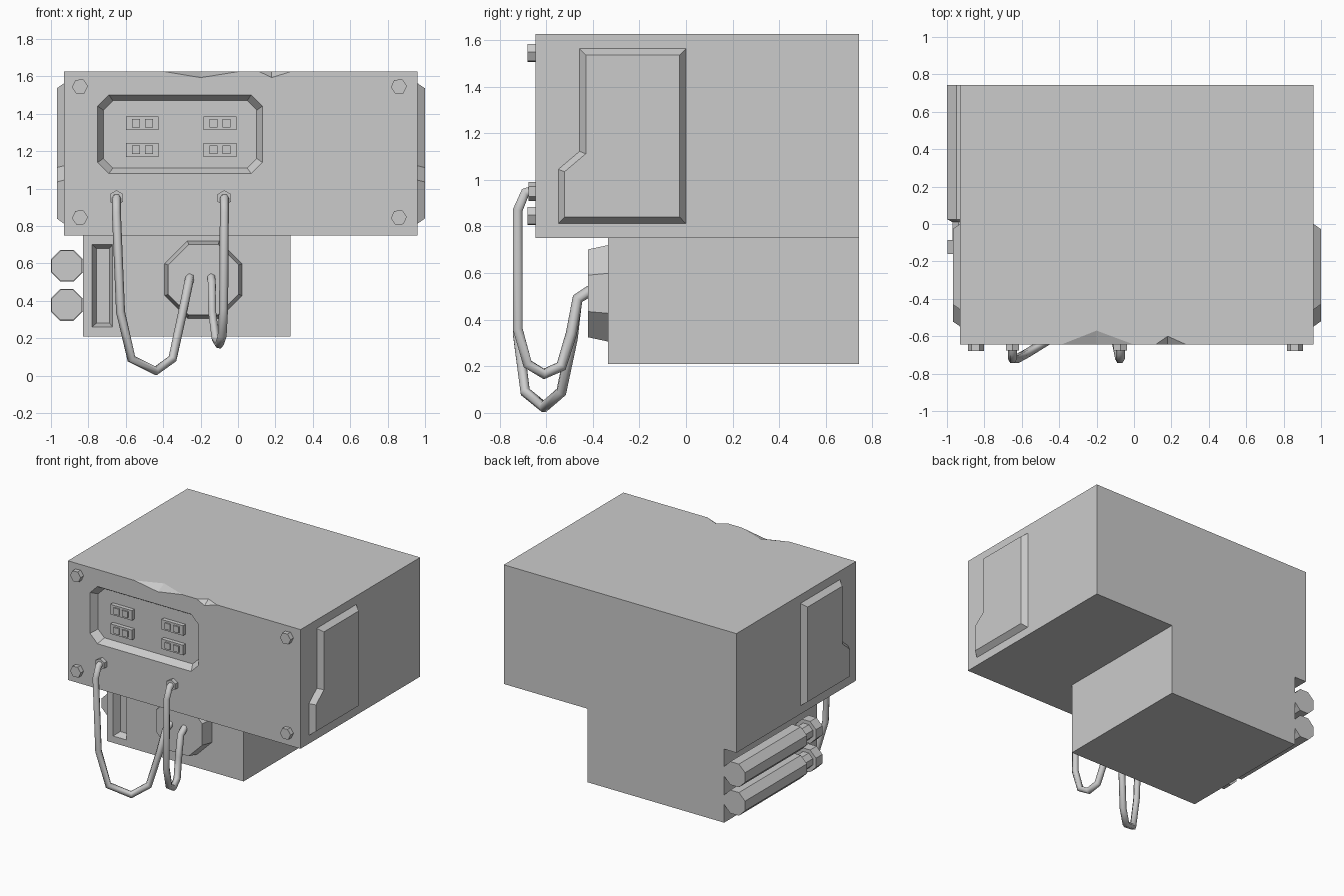
import bpy, bmesh
from math import pi, cos, sin
from mathutils import Vector

if "Cube" in bpy.data.objects:
    bpy.data.objects.remove(bpy.data.objects["Cube"])


def add_object(name, bm):
    bmesh.ops.recalc_face_normals(bm, faces=bm.faces)
    me = bpy.data.meshes.new(name)
    bm.to_mesh(me)
    bm.free()
    ob = bpy.data.objects.new(name, me)
    bpy.context.collection.objects.link(ob)
    return ob


def box(name, x0, x1, y0, y1, z0, z1):
    bm = bmesh.new()
    bmesh.ops.create_cube(bm, size=1)
    for v in bm.verts:
        v.co = (x1 if v.co.x > 0 else x0, y1 if v.co.y > 0 else y0, z1 if v.co.z > 0 else z0)
    return add_object(name, bm)


def loft(name, loops):
    """Skin matching closed loops and cap both ends."""
    bm = bmesh.new()
    rings = [[bm.verts.new(p) for p in loop] for loop in loops]
    for a, b in zip(rings, rings[1:]):
        for i in range(len(a)):
            j = (i + 1) % len(a)
            bm.faces.new((a[i], a[j], b[j], b[i]))
    bm.faces.new(rings[0])
    bm.faces.new(rings[-1])
    return add_object(name, bm)


def ngon(cx, cz, r, n, y, turn=0.0):
    return [(cx + r * cos(turn + 2 * pi * i / n), y, cz + r * sin(turn + 2 * pi * i / n))
            for i in range(n)]


def rect(x0, x1, z0, z1, c, y):
    """Rectangle facing the front, with corners chamfered by c."""
    if c == 0:
        return [(x0, y, z0), (x1, y, z0), (x1, y, z1), (x0, y, z1)]
    return [(x0 + c, y, z0), (x1 - c, y, z0), (x1, y, z0 + c), (x1, y, z1 - c),
            (x1 - c, y, z1), (x0 + c, y, z1), (x0, y, z1 - c), (x0, y, z0 + c)]


def cut(target, cutter):
    mod = target.modifiers.new("cut", 'BOOLEAN')
    mod.operation = 'DIFFERENCE'
    mod.solver = 'EXACT'
    mod.object = cutter
    bpy.context.view_layer.objects.active = target
    bpy.ops.object.modifier_apply(modifier=mod.name)
    bpy.data.objects.remove(cutter)


def recess(target, outer, inner, c, y, depth):
    ci = c * 0.85
    cut(target, loft("recess_cutter", [rect(*outer, c, y - 0.05), rect(*outer, c, y),
                                       rect(*inner, ci, y + depth)]))


# Main housings
upper = box("upper_housing", -0.93, 0.96, -0.645, 0.743, 0.75, 1.625)
lower = box("lower_housing", -0.83, 0.28, -0.335, 0.743, 0.21, 0.75)
recess(upper, (-0.75, 0.13, 1.08, 1.50), (-0.72, 0.10, 1.11, 1.47), 0.06, -0.645, 0.05)
recess(lower, (-0.78, -0.67, 0.26, 0.70), (-0.757, -0.687, 0.28, 0.68), 0, -0.335, 0.05)

# Chips knocked out of the front top edge
for xa, xm, xc, depth in ((-0.39, -0.2, 0.0, 0.075), (0.115, 0.18, 0.28, 0.045)):
    bm = bmesh.new()
    for p in ((xa, -0.645, 1.625), (xc, -0.645, 1.625), (xm, -0.645, 1.593),
              (xm, -0.645 + depth, 1.625), (xm, -0.75, 1.73)):
        bm.verts.new(p)
    bmesh.ops.convex_hull(bm, input=bm.verts)
    cut(upper, add_object("chip_cutter", bm))

# Button blocks in the recess
for x in (-0.6, -0.185):
    for z in (1.17, 1.313):
        box("button_block", x, x + 0.176, -0.625, -0.59, z, z + 0.073)
        for dx in (0.033, 0.103):
            box("button", x + dx, x + dx + 0.043, -0.635, -0.62, z + 0.014, z + 0.06)

# Corner bolts and cable sockets
for x in (-0.845, 0.86):
    for z in (0.845, 1.545):
        loft("bolt", [ngon(x, z, 0.043, 6, y, 0.08) for y in (-0.68, -0.64)])
for x in (-0.65, -0.073):
    loft("cable_socket", [ngon(x, 0.95, 0.041, 6, y, pi / 6) for y in (-0.675, -0.64)])

# Bevelled side panels
outer = [(-0.457, 1.563), (0, 1.563), (0, 0.812), (-0.548, 0.812), (-0.548, 1.045), (-0.457, 1.122)]
inner = [(-0.43, 1.536), (-0.027, 1.536), (-0.027, 0.84), (-0.521, 0.84), (-0.521, 1.035), (-0.43, 1.112)]
for s in (-1, 1):
    loft("side_panel", [[(0.015 + s * 0.94, y, z) for y, z in outer],
                        [(0.015 + s * 0.945, y, z) for y, z in outer],
                        [(0.015 + s * 0.984, y, z) for y, z in inner]])

# Twin side canisters with a neck and cap
for z in (0.587, 0.378):
    profile = ((0.743, 0.092), (0.025, 0.092), (0.01, 0.06), (-0.085, 0.06), (-0.085, 0.088), (-0.16, 0.088))
    loft("canister", [ngon(-0.915, z, r, 8, y, pi / 8) for y, r in profile])

# Octagonal connector plate
loft("connector_plate", [ngon(-0.185, 0.513, r, 8, y, pi / 8)
                         for y, r in ((-0.33, 0.225), (-0.42, 0.204))])


# Hanging cables
def cable(name, pts):
    cu = bpy.data.curves.new(name, 'CURVE')
    cu.dimensions = '3D'
    cu.bevel_depth = 0.024
    cu.bevel_resolution = 1
    cu.use_fill_caps = True
    sp = cu.splines.new('POLY')
    sp.points.add(len(pts) - 1)
    for p, co in zip(sp.points, pts):
        p.co = (*co, 1)
    ob = bpy.data.objects.new(name, cu)
    bpy.context.collection.objects.link(ob)
    bpy.ops.object.select_all(action='DESELECT')
    ob.select_set(True)
    bpy.context.view_layer.objects.active = ob
    bpy.ops.object.convert(target='MESH')


cable("long_cable", [(-0.65, -0.65, 0.955), (-0.65, -0.69, 0.945), (-0.65, -0.722, 0.87),
                     (-0.628, -0.722, 0.34), (-0.57, -0.69, 0.09), (-0.44, -0.61, 0.025),
                     (-0.35, -0.535, 0.09), (-0.30, -0.487, 0.32), (-0.265, -0.465, 0.49),
                     (-0.257, -0.41, 0.525)])
cable("short_cable", [(-0.073, -0.65, 0.955), (-0.073, -0.69, 0.945), (-0.073, -0.722, 0.87),
                      (-0.077, -0.722, 0.36), (-0.085, -0.68, 0.21), (-0.10, -0.61, 0.167),
                      (-0.12, -0.535, 0.20), (-0.138, -0.492, 0.34), (-0.14, -0.465, 0.49),
                      (-0.143, -0.41, 0.525)])
